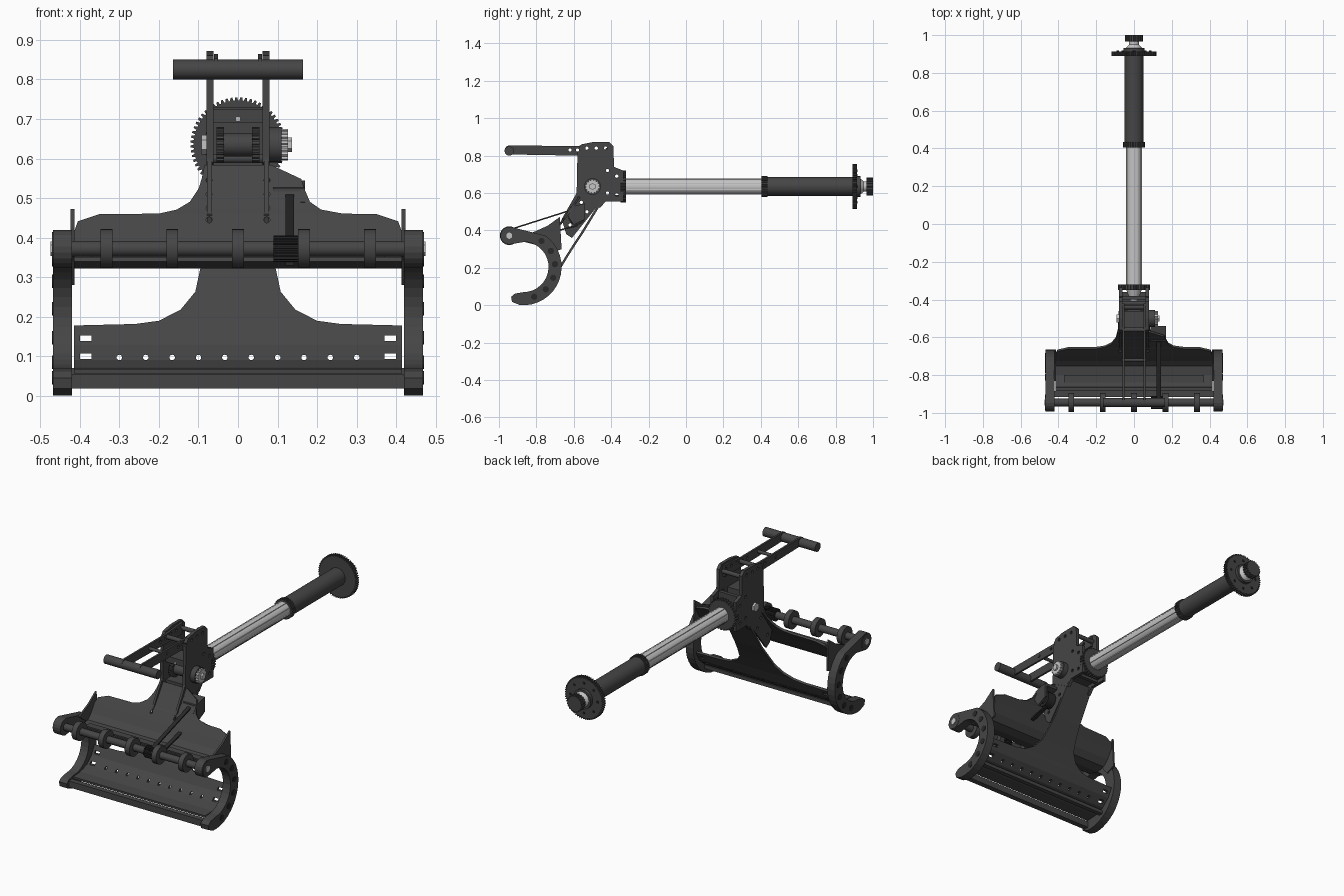
import bpy, bmesh
from math import sin, cos, pi, radians
from mathutils import Matrix, Vector

if "Cube" in bpy.data.objects:
    bpy.data.objects.remove(bpy.data.objects["Cube"])


def material(name, value):
    m = bpy.data.materials.new(name)
    m.use_nodes = True
    col = (value, value, value, 1)
    m.diffuse_color = col
    m.node_tree.nodes["Principled BSDF"].inputs["Base Color"].default_value = col
    return m


DARK = material("charcoal grey", 0.06)
BLACK = material("near black", 0.022)
SILVER = material("silver", 0.55)
round_parts = []


def add(name, bm, mat):
    bmesh.ops.recalc_face_normals(bm, faces=bm.faces)
    me = bpy.data.meshes.new(name)
    bm.to_mesh(me)
    bm.free()
    ob = bpy.data.objects.new(name, me)
    bpy.context.collection.objects.link(ob)
    me.materials.append(mat)
    return ob


def prism(name, outline, x0, x1, mat=DARK):
    """Side outline in (y, z), extruded from x0 to x1."""
    bm = bmesh.new()
    face = bm.faces.new([bm.verts.new((x0, y, z)) for y, z in outline])
    new = bmesh.ops.extrude_face_region(bm, geom=[face])["geom"]
    bmesh.ops.translate(bm, vec=(x1 - x0, 0, 0),
                        verts=[v for v in new if isinstance(v, bmesh.types.BMVert)])
    return add(name, bm, mat)


def rod_into(bm, axis, start, length, r, r2=None, seg=24):
    direction = Vector((1, 0, 0)) if axis == "x" else Vector((0, 1, 0))
    turn = direction.to_track_quat("Z", "Y").to_matrix().to_4x4()
    mid = Vector(start) + direction * length / 2
    bmesh.ops.create_cone(bm, cap_ends=True, segments=seg, radius1=r,
                          radius2=r if r2 is None else r2, depth=length,
                          matrix=Matrix.Translation(mid) @ turn)


def rod(name, axis, start, length, r, mat=DARK, r2=None, seg=24):
    bm = bmesh.new()
    rod_into(bm, axis, start, length, r, r2, seg)
    ob = add(name, bm, mat)
    round_parts.append(ob)
    return ob


def gear(name, axis, start, length, r, depth, teeth, mat=DARK):
    pts = []
    for i in range(teeth):
        for part, rad in ((0, r - depth), (.3, r - depth), (.45, r), (.85, r)):
            a = 2 * pi * (i + part) / teeth
            pts.append((rad * cos(a), rad * sin(a)))
    ob = prism(name, pts, 0, length, mat)
    ob.data.transform(Matrix.Translation(start) @ (
        Matrix.Rotation(pi / 2, 4, "Z") if axis == "y" else Matrix.Identity(4)))
    return ob


def box(name, lo, hi, mat=DARK):
    return prism(name, [(lo[1], lo[2]), (hi[1], lo[2]), (hi[1], hi[2]), (lo[1], hi[2])],
                 lo[0], hi[0], mat)


def sheet(name, rows, thick=0.012):
    """Folded plate: rows of (y, z, left edge x, right edge x)."""
    bm = bmesh.new()
    lines = [[bm.verts.new((a + (b - a) * t / 4, y, z)) for t in range(5)]
             for y, z, a, b in rows]
    for p, q in zip(lines, lines[1:]):
        for i in range(4):
            bm.faces.new((p[i], p[i + 1], q[i + 1], q[i]))
    ob = add(name, bm, DARK)
    mod = ob.modifiers.new("thickness", "SOLIDIFY")
    mod.thickness = thick
    mod.offset = 0
    return ob


def cut(obs, bm):
    cutter = add("hole_cutter", bm, BLACK)
    cutter.hide_render = True
    cutter.hide_set(True)
    for ob in obs:
        mod = ob.modifiers.new("holes", "BOOLEAN")
        mod.object = cutter
        mod.operation = "DIFFERENCE"


def arc(cy, cz, r, a0, a1, n):
    angles = [radians(a0 + (a1 - a0) * i / n) for i in range(n + 1)]
    return [(cy + r * cos(a), cz + r * sin(a)) for a in angles]


# Long handle: tube, grip, toothed disc and end knob
AX = 0.635
rod("main_tube", "y", (0, -.34, AX), .77, .043, SILVER)
for i in range(8):
    a = 2 * pi * (i + .5) / 8
    x, z = .042 * cos(a), AX + .042 * sin(a)
    box("tube_rib", (x - .003, -.32, z - .003), (x + .003, .41, z + .003), SILVER)
rod("grip", "y", (0, .42, AX), .48, .05)
gear("grip_collar", "y", (0, .405, AX), .03, .057, .005, 30)
gear("guard_disc", "y", (0, .89, AX), .024, .12, .008, 60)
for i in range(8):
    a = 2 * pi * i / 8
    rod("disc_bolt", "y", (.085 * cos(a), .911, AX + .085 * sin(a)), .007, .007, BLACK, seg=10)
rod("disc_hub", "y", (0, .912, AX), .02, .055, DARK)
rod("knob_cone", "y", (0, .93, AX), .022, .045, SILVER, .025)
rod("knob_neck", "y", (0, .95, AX), .02, .027, SILVER)
gear("end_knob", "y", (0, .965, AX), .035, .047, .005, 20)
gear("front_flange", "y", (0, -.35, AX), .03, .086, .006, 32)
rod("front_cone", "y", (0, -.42, AX), .07, .015, SILVER, .04)

# Hinge bracket: side plates, lower arms, raised arms and crossbar
bracket = [(-.585, .59), (-.58, .83), (-.56, .86), (-.5, .872), (-.41, .872), (-.388, .85),
           (-.385, .74), (-.335, .72), (-.335, .555), (-.43, .555), (-.46, .52)]
lower_arm = [(-.585, .6), (-.665, .46), (-.64, .38), (-.61, .36), (-.45, .56), (-.5, .62)]
raised_arm = arc(-.945, .83, .024, 80, 280, 8) + [(-.58, .8), (-.42, .8), (-.42, .865), (-.58, .852)]
plates = []
for s in (-1, 1):
    plates += [prism("bracket_plate", bracket, s * .062, s * .08),
               prism("lower_arm", lower_arm, s * .066, s * .078),
               prism("raised_arm", raised_arm, s * .05, s * .061)]
bm = bmesh.new()
for y, z in [(-.62, .83), (-.58, .83), (-.53, .84), (-.48, .84), (-.43, .84), (-.42, .72),
             (-.42, .6), (-.37, .69), (-.37, .59), (-.53, .5), (-.56, .55), (-.62, .43)]:
    rod_into(bm, "x", (-.2, y, z), .4, .009, seg=10)
cut(plates, bm)
rod("handle_crossbar", "x", (-.165, -.945, .825), .33, .025)
for y, z, r in [(-.56, .835, .012), (-.42, .83, .012), (-.44, .6, .012), (-.72, .83, .009)]:
    rod("spacer_rod", "x", (-.065, y, z), .13, r, seg=12)
box("bracket_top_block", (-.062, -.56, .69), (.062, -.46, .725))
rod("block_bolt", "y", (0, -.566, .7), .01, .007, SILVER, seg=12)
box("bracket_rear_wall", (-.062, -.4, .56), (.062, -.38, .73))
box("bracket_base", (-.062, -.56, .575), (.062, -.36, .59))
rod("drive_spool", "x", (-.04, -.5, AX), .08, .03, seg=16)
for x in (-.055, .035):
    gear("spool_gear", "x", (x, -.5, AX), .02, .045, .006, 20)
rod("pivot_washer", "x", (.08, -.5, AX), .03, .045)
gear("pivot_knob", "x", (.11, -.5, AX), .016, .04, .006, 14, SILVER)
rod("pivot_nut", "x", (.126, -.5, AX), .01, .018, SILVER, seg=6)
rod("pivot_bolt", "x", (-.092, -.5, AX), .012, .025, SILVER, seg=6)

# Upper jaw plate, with a wider right shoulder for the drive
upper = [(-.57, .58, -.085, .085), (-.593, .545, -.092, .16), (-.61, .52, -.1, .168),
         (-.633, .487, -.122, .182), (-.648, .467, -.155, .21), (-.656, .458, -.2, .265),
         (-.657, .456, -.35, .35), (-.67, .438, -.405, .405), (-.69, .41, -.415, .415),
         (-.72, .365, -.415, .415), (-.75, .335, -.415, .415), (-.8, .328, -.415, .415),
         (-.865, .345, -.415, .415)]
up = sheet("upper_jaw_plate", upper)
bm = bmesh.new()
for x in (-.073, .073):
    for z in (.445, .475, .51, .545):
        rod_into(bm, "y", (x, -.72, z), .16, .008, seg=8)
cut([up], bm)
box("upper_stiffener", (-.37, -.84, .333), (.37, -.8, .352))

# Lower jaw plate narrowing into a neck
lower = [(-.885, .062, .415), (-.82, .066, .415), (-.76, .085, .415), (-.715, .125, .415),
         (-.688, .175, .415), (-.686, .179, .26), (-.682, .187, .2), (-.665, .215, .145),
         (-.638, .26, .108), (-.6, .32, .095), (-.56, .38, .085), (-.45, .56, .08)]
low = sheet("lower_jaw_plate", [(y, z, -w, w) for y, z, w in lower])
bm = bmesh.new()
for i in range(10):
    rod_into(bm, "y", (-.3 + i * .0667, -.9, .097), .25, .007, seg=10)
for s in (-1, 1):
    for z in (.1, .145):
        bmesh.ops.create_cube(bm, size=1, matrix=Matrix.Translation((s * .385, -.7, z))
                              @ Matrix.Diagonal((.03, .25, .014, 1)))
cut([low], bm)
box("lower_lip_bar", (-.42, -.915, .018), (.42, -.885, .054))
box("lower_edge_rail", (-.42, -.79, .05), (.42, -.765, .07))

# C-shaped end arms with fins and pivot caps
CY, CZ = -.87, .205
claw = (arc(CY, CZ, .205, -95, 55, 16) + arc(-.945, .372, .047, 75, 270, 10)
        + arc(CY, CZ, .135, 85, -90, 16) + [(-.915, .062), (-.935, .045), (-.93, .018)])
fin = [(-.83, .385), (-.74, .425), (-.675, .472), (-.665, .3), (-.72, .28), (-.77, .34)]
for s in (-1, 1):
    prism("end_arm", claw, s * .42, s * .468)
    prism("end_fin", fin, s * .414, s * .424)
    rod("pivot_cap", "x", (s * .445 - .025, -.945, .372), .05, .042)
    rod("pivot_screw", "x", (s * .47 - .004, -.945, .372), .008, .018, SILVER, seg=6)
    for a in range(-70, 60, 25):
        y, z = arc(CY, CZ, .17, a, a, 1)[0]
        rod("arm_recess", "x", (s * .468 - .002, y, z), .004, .017, BLACK, seg=12)

# Roller shaft with rings
rod("roller_shaft", "x", (-.42, -.945, .372), .84, .02)
for i in range(5):
    rod("shaft_ring", "x", (-.348 + i * .1667, -.945, .372), .03, .05)

# Belt drive beside the neck
gear("shaft_pulley", "x", (.09, -.945, .372), .065, .034, .006, 18, BLACK)
rod("drive_pulley", "x", (.095, -.585, .475), .05, .045, BLACK)
rod("drive_pulley_rim", "x", (.143, -.585, .475), .01, .03, DARK)
for name, a, b in [("belt_top", (-.95, .406), (-.595, .519)),
                   ("belt_bottom", (-.94, .338), (-.58, .43))]:
    prism(name, [a, b, (b[0], b[1] - .008), (a[0], a[1] - .008)], .12, .142, BLACK)
prism("drive_cover", [(-.62, .525), (-.54, .545), (-.54, .53), (-.62, .51)], .088, .17)
prism("drive_cheek", [(-.64, .49), (-.62, .52), (-.54, .54), (-.54, .46), (-.6, .43)], .158, .17)

# Smooth the round parts while keeping crisp edges
for ob in bpy.context.view_layer.objects:
    ob.select_set(False)
for ob in round_parts:
    ob.select_set(True)
bpy.context.view_layer.objects.active = round_parts[0]
bpy.ops.object.shade_smooth_by_angle(angle=radians(35))
